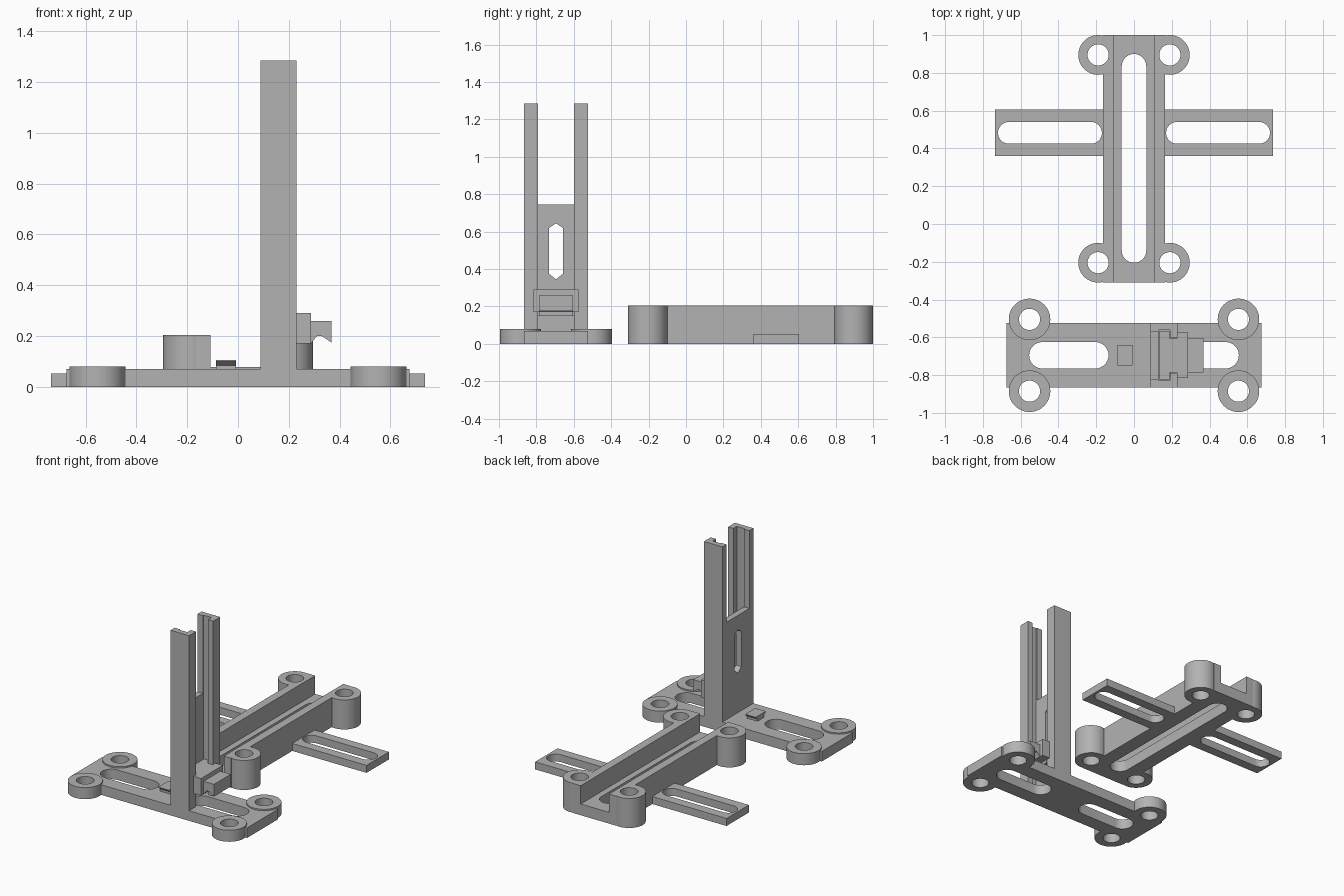
import bpy, bmesh, math
from mathutils import Vector

if "Cube" in bpy.data.objects:
    bpy.data.objects.remove(bpy.data.objects["Cube"])

grey = bpy.data.materials.new("light_grey")
grey.diffuse_color = (0.45, 0.45, 0.45, 1)
grey.use_nodes = True
grey.node_tree.nodes["Principled BSDF"].inputs["Base Color"].default_value = grey.diffuse_color


def prism(name, pts, lo, hi, axis="z"):
    """Extrude a 2D outline: z -> (x, y), y -> (x, z), x -> (y, z)."""
    place = {"z": lambda a, b, h: (a, b, h),
             "y": lambda a, b, h: (a, h, b),
             "x": lambda a, b, h: (h, a, b)}[axis]
    bm = bmesh.new()
    face = bm.faces.new([bm.verts.new(place(a, b, lo)) for a, b in pts])
    ext = bmesh.ops.extrude_face_region(bm, geom=[face])
    move = Vector(place(0, 0, hi - lo))
    bmesh.ops.translate(bm, vec=move, verts=[v for v in ext["geom"] if isinstance(v, bmesh.types.BMVert)])
    bmesh.ops.recalc_face_normals(bm, faces=bm.faces)
    mesh = bpy.data.meshes.new(name)
    bm.to_mesh(mesh)
    bm.free()
    mesh.materials.append(grey)
    ob = bpy.data.objects.new(name, mesh)
    bpy.context.collection.objects.link(ob)
    return ob


def rect(x0, x1, y0, y1):
    return [(x0, y0), (x1, y0), (x1, y1), (x0, y1)]


def box(name, x0, x1, y0, y1, z0, z1):
    return prism(name, rect(x0, x1, y0, y1), z0, z1)


def circle(cx, cy, r, n=48):
    return [(cx + r * math.cos(2 * math.pi * i / n), cy + r * math.sin(2 * math.pi * i / n)) for i in range(n)]


def slot(x0, x1, y0, y1, n=16):
    """Outline with round ends along the longer direction."""
    r = min(x1 - x0, y1 - y0) / 2
    upright = y1 - y0 > x1 - x0
    ends = [(x1 - r, y1 - r), (x0 + r, y0 + r)]
    start = 0 if upright else -math.pi / 2
    pts = []
    for k, (cx, cy) in enumerate(ends):
        for i in range(n + 1):
            a = start + math.pi * (k + i / n)
            pts.append((cx + r * math.cos(a), cy + r * math.sin(a)))
    return pts


def combine(base, others, operation):
    for other in others:
        mod = base.modifiers.new("join", "BOOLEAN")
        mod.operation, mod.solver, mod.object = operation, "EXACT", other
        bpy.context.view_layer.objects.active = base
        bpy.ops.object.modifier_apply(modifier=mod.name)
        bpy.data.objects.remove(other)


def finish(ob):
    bpy.ops.object.select_all(action="DESELECT")
    ob.select_set(True)
    bpy.context.view_layer.objects.active = ob
    bpy.ops.object.shade_smooth_by_angle(angle=math.radians(30))


# Long channel rail with corner bosses and side arms
rail = box("channel_rail", -0.165, 0.165, -0.31, 1.0, 0, 0.205)
boss_spots = [(sx * 0.19, y) for sx in (-1, 1) for y in (-0.205, 0.895)]
combine(rail, [prism("boss", circle(x, y, 0.105), 0, 0.205) for x, y in boss_spots], "UNION")
combine(rail, [box("arm", min(s * 0.15, s * 0.735), max(s * 0.15, s * 0.735), 0.36, 0.605, 0, 0.052)
               for s in (-1, 1)], "UNION")
cuts = [box("channel", -0.108, 0.108, -0.5, 1.2, 0.078, 0.4),
        prism("floor_slot", slot(-0.065, 0.065, -0.205, 0.9), -0.1, 0.3),
        prism("arm_slot", slot(0.17, 0.72, 0.425, 0.54), -0.1, 0.1),
        prism("arm_slot", slot(-0.72, -0.17, 0.425, 0.54), -0.1, 0.1)]
cuts += [prism("hole", circle(x, y, 0.056), -0.1, 0.4) for x, y in boss_spots]
combine(rail, cuts, "DIFFERENCE")
finish(rail)

# Base plate with raised corner bosses and two slots
CY = -0.695
base = box("base_plate", -0.675, 0.675, CY - 0.17, CY + 0.17, 0, 0.07)
feet = [(sx * 0.553, CY + sy * 0.19) for sx in (-1, 1) for sy in (-1, 1)]
combine(base, [prism("boss", circle(x, y, 0.11), 0, 0.08) for x, y in feet], "UNION")

# Upright tower with a stepped groove, open upper half and pointed window
tower = box("tower", 0.088, 0.23, CY - 0.17, CY + 0.17, 0.03, 1.285)
groove = [(0.13, -0.133), (0.19, -0.133), (0.19, -0.095), (0.4, -0.095),
          (0.4, 0.095), (0.19, 0.095), (0.19, 0.133), (0.13, 0.133)]
window = [(CY - 0.037, 0.375), (CY, 0.345), (CY + 0.037, 0.375),
          (CY + 0.037, 0.62), (CY, 0.645), (CY - 0.037, 0.62)]
combine(tower, [prism("groove", [(x, y + CY) for x, y in groove], 0.07, 1.5),
                box("opening", -0.1, 0.15, CY - 0.125, CY + 0.125, 0.745, 1.5),
                prism("window", window, 0, 0.4, "x")], "DIFFERENCE")
combine(base, [tower], "UNION")
cuts = [prism("plate_slot", slot(-0.555, -0.135, CY - 0.07, CY + 0.07), -0.1, 0.2),
        prism("plate_slot", slot(0.135, 0.555, CY - 0.07, CY + 0.07), -0.1, 0.12)]
cuts += [prism("hole", circle(x, y, 0.056), -0.1, 0.2) for x, y in feet]
combine(base, cuts, "DIFFERENCE")
base.name = "base_and_tower"
finish(base)

# Sliding clip: key in the groove, neck, flange and hooked nose
clip = box("sliding_clip", 0.228, 0.287, CY - 0.12, CY + 0.12, 0.17, 0.29)
nose = [(0.28, 0.17), (0.287, 0.17), (0.31, 0.2), (0.33, 0.2), (0.367, 0.175), (0.367, 0.26), (0.28, 0.26)]
combine(clip, [prism("nose", nose, CY - 0.092, CY + 0.092, "y"),
               box("neck", 0.18, 0.229, CY - 0.09, CY + 0.09, 0.15, 0.29),
               box("key", 0.135, 0.187, CY - 0.128, CY + 0.128, 0.15, 0.29)], "UNION")
finish(clip)

# Small undercut peg on the base plate
half = [(0.035, 0.065), (0.035, 0.085), (0.055, 0.1), (0.055, 0.106)]
outline = [(CY + y, z) for y, z in half] + [(CY - y, z) for y, z in reversed(half)]
finish(prism("peg", outline, -0.087, -0.007, "x"))
